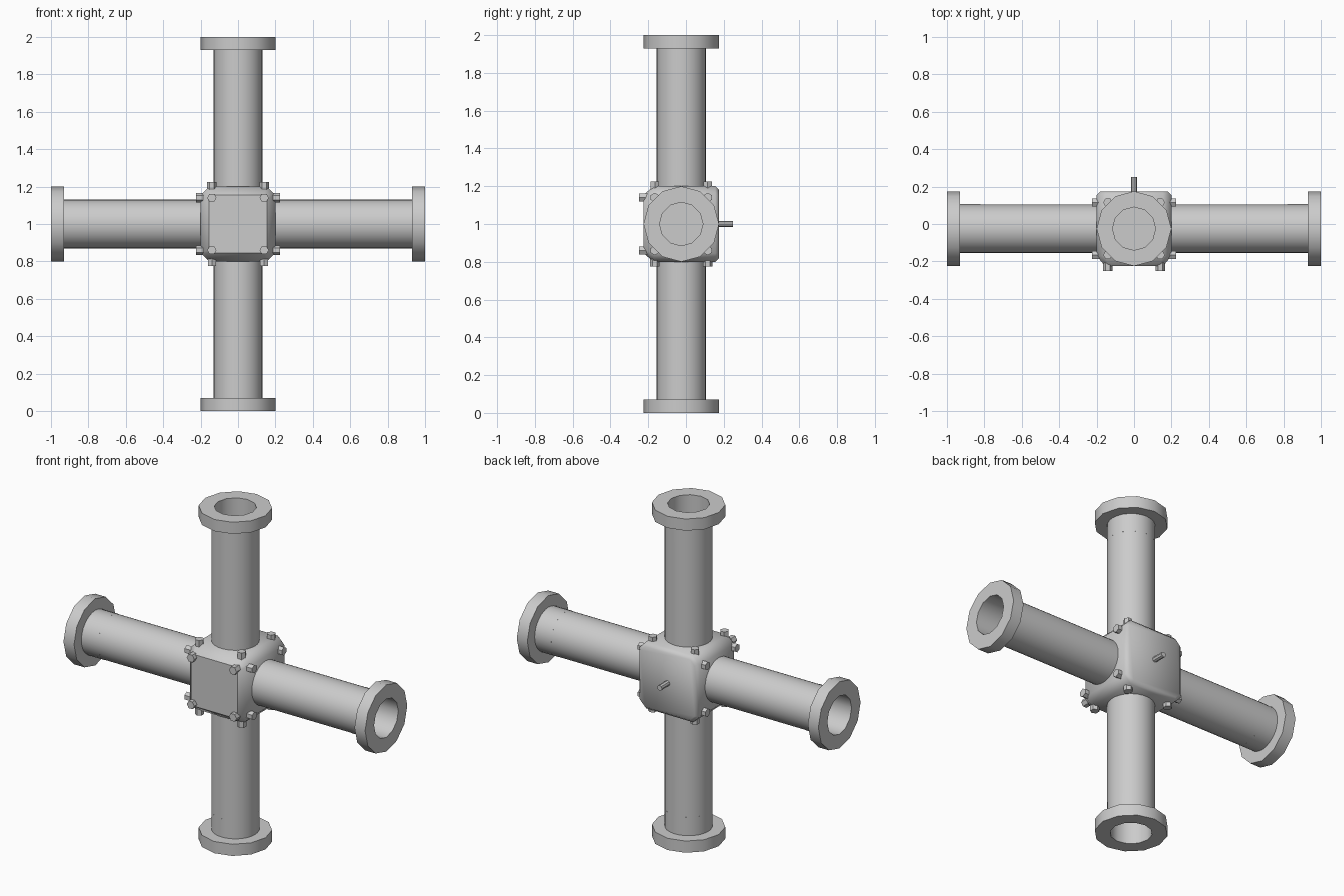
import bpy, bmesh, math
from mathutils import Vector, Matrix

if "Cube" in bpy.data.objects:
    bpy.data.objects.remove(bpy.data.objects["Cube"])

C = Vector((0, -0.025, 1.0))   # centre of the valve body


def finish(bm, name, matrix=None, angle=35):
    bmesh.ops.recalc_face_normals(bm, faces=bm.faces)
    if matrix is not None:
        bm.transform(matrix)
    me = bpy.data.meshes.new(name)
    bm.to_mesh(me)
    bm.free()
    ob = bpy.data.objects.new(name, me)
    bpy.context.collection.objects.link(ob)
    bpy.ops.object.select_all(action='DESELECT')
    ob.select_set(True)
    bpy.context.view_layer.objects.active = ob
    bpy.ops.object.shade_smooth_by_angle(angle=math.radians(angle))
    return ob


def bridge(bm, a, b):
    n = len(a)
    for i in range(n):
        j = (i + 1) % n
        bm.faces.new((a[i], a[j], b[j], b[i]))


def lathe(name, profile, sides, matrix, closed=False):
    """Revolve (radius, height) points around z; cap the ends unless closed."""
    bm = bmesh.new()
    rings = []
    for r, h in profile:
        rings.append([bm.verts.new((r * math.cos(t), r * math.sin(t), h))
                      for t in (2 * math.pi * i / sides for i in range(sides))])
    for a, b in zip(rings, rings[1:]):
        bridge(bm, a, b)
    if closed:
        bridge(bm, rings[-1], rings[0])
    else:
        bm.faces.new(rings[0])
        bm.faces.new(rings[-1])
    return finish(bm, name, matrix)


def aim(direction, origin=C):
    """Matrix turning local z to the given direction."""
    rot = Vector((0, 0, 1)).rotation_difference(Vector(direction)).to_matrix().to_4x4()
    return Matrix.Translation(origin) @ rot


# Body: block with cut corners, wide chamfer at the front, narrow at the back
bm = bmesh.new()
loops = []
for y, h, c in ((0.2, 0.18, 0.03), (0.18, 0.2, 0.045), (-0.145, 0.2, 0.045), (-0.2, 0.155, 0.02)):
    k = h - c
    pts = ((h, -k), (h, k), (k, h), (-k, h), (-h, k), (-h, -k), (-k, -h), (k, -h))
    loops.append([bm.verts.new((x, y, z)) for x, z in pts])
for a, b in zip(loops, loops[1:]):
    bridge(bm, a, b)
bm.faces.new(loops[0])
bm.faces.new(loops[-1])
finish(bm, "valve_body", Matrix.Translation(C), 50)

# Four arms: pipe with a blind bore, end sleeve and flange
arms = {"right": (1, 0, 0), "left": (-1, 0, 0), "upper": (0, 0, 1), "lower": (0, 0, -1)}
for side, d in arms.items():
    m = aim(d)
    lathe(side + "_pipe", [(0.13, 0.15), (0.13, 0.94), (0.122, 0.94), (0.122, 0.82)], 32, m)
    lathe(side + "_sleeve", [(0.131, 0.82), (0.131, 0.94), (0.115, 0.94), (0.115, 0.82)], 12, m, True)
    lathe(side + "_flange", [(0.2, 0.93), (0.2, 1.0), (0.115, 1.0), (0.115, 0.93)], 12, m, True)

# Hex bolts at the corners of every face except the back
faces = dict(arms, front=(0, -1, 0))
for side, d in faces.items():
    m = aim(d)
    for i, (u, v) in enumerate(((1, 1), (-1, 1), (-1, -1), (1, -1))):
        lathe(f"{side}_bolt_{i + 1}", [(0.025, 0.17), (0.025, 0.225)], 6,
              m @ Matrix.Translation((0.14 * u, 0.14 * v, 0)))

# Stem on the back
lathe("back_stem", [(0.016, 0.18), (0.016, 0.275)], 8, aim((0, 1, 0)))
